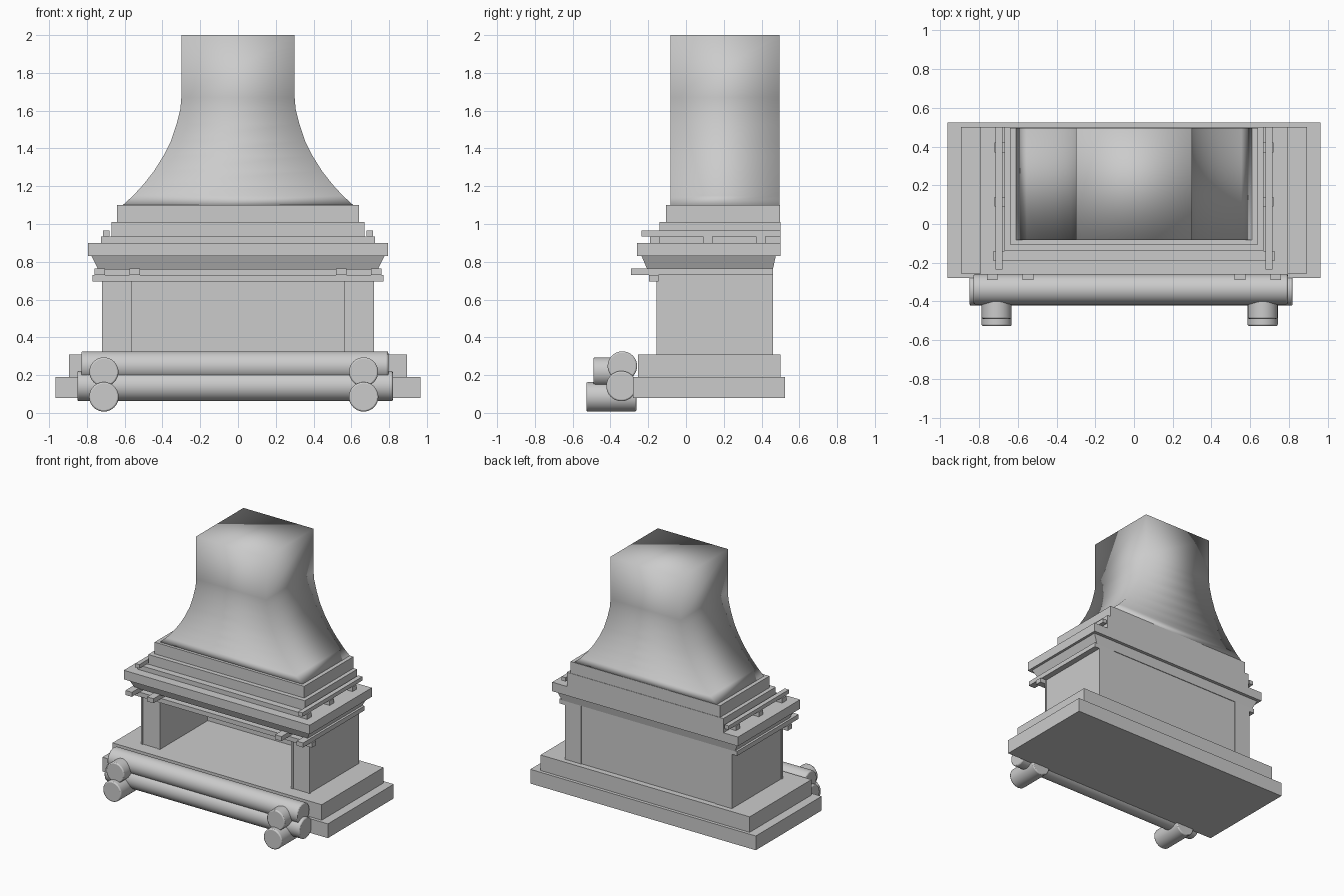
import bpy
import bmesh
import math
from mathutils import Matrix

if "Cube" in bpy.data.objects:
    bpy.data.objects.remove(bpy.data.objects["Cube"], do_unlink=True)

stone = bpy.data.materials.new("grey_stone")
stone.use_nodes = True
GREY = (0.6, 0.6, 0.6, 1)
stone.diffuse_color = GREY
stone.node_tree.nodes["Principled BSDF"].inputs["Base Color"].default_value = GREY


def finish(name, bm):
    bmesh.ops.recalc_face_normals(bm, faces=bm.faces)
    mesh = bpy.data.meshes.new(name)
    bm.to_mesh(mesh)
    bm.free()
    mesh.materials.append(stone)
    obj = bpy.data.objects.new(name, mesh)
    bpy.context.collection.objects.link(obj)
    return obj


def loft(name, sections):
    """Skin rectangles given as (z, x0, x1, y0, y1), closed at both ends."""
    bm = bmesh.new()
    rings = [[bm.verts.new((x, y, z)) for x, y in ((x0, y0), (x1, y0), (x1, y1), (x0, y1))]
             for z, x0, x1, y0, y1 in sections]
    for low, high in zip(rings, rings[1:]):
        for i in range(4):
            j = (i + 1) % 4
            bm.faces.new((low[i], low[j], high[j], high[i]))
    bm.faces.new(rings[0][::-1])
    bm.faces.new(rings[-1])
    return finish(name, bm)


def box(name, x0, x1, y0, y1, z0, z1):
    return loft(name, [(z0, x0, x1, y0, y1), (z1, x0, x1, y0, y1)])


def slab(name, half, y0, y1, z0, z1):
    return box(name, -half, half, y0, y1, z0, z1)


def pair(name, x0, x1, *rest):
    box("left_" + name, x0, x1, *rest)
    box("right_" + name, -x1, -x0, *rest)


def log(name, radius, length, centre, axis):
    bm = bmesh.new()
    bmesh.ops.create_cone(bm, cap_ends=True, segments=40, radius1=radius,
                          radius2=radius, depth=length)
    turn = Matrix.Rotation(math.pi / 2, 4, "Y" if axis == "x" else "X")
    bm.transform(Matrix.Translation(centre) @ turn)
    obj = finish(name, bm)
    bevel = obj.modifiers.new("rounded_ends", "BEVEL")
    bevel.width = 0.008
    bevel.segments = 2
    bpy.ops.object.select_all(action="DESELECT")
    obj.select_set(True)
    bpy.context.view_layer.objects.active = obj
    bpy.ops.object.shade_smooth_by_angle(angle=math.radians(50))


# Stepped base
slab("lower_base", 0.965, -0.28, 0.525, 0.08, 0.19)
slab("upper_base", 0.895, -0.255, 0.5, 0.19, 0.31)

# Firebox
pair("pier", 0.575, 0.715, -0.15, 0.46, 0.31, 0.77)
pair("pier_inner_strip", 0.56, 0.58, -0.155, 0.455, 0.31, 0.77)
pair("pier_outer_strip", 0.708, 0.72, -0.155, -0.14, 0.31, 0.77)
slab("firebox_back", 0.58, 0.43, 0.455, 0.31, 0.77)

# Lower rail with beams resting on it
slab("lower_rail", 0.77, -0.195, -0.145, 0.695, 0.73)
pair("outer_lower_beam", 0.705, 0.76, -0.29, 0.46, 0.73, 0.765)
pair("inner_lower_beam", 0.52, 0.575, -0.29, 0.44, 0.73, 0.765)

# Flared moulding and mantel
loft("flared_moulding", [(0.76, -0.74, 0.74, -0.205, 0.46),
                         (0.83, -0.775, 0.775, -0.235, 0.475)])
slab("mantel", 0.795, -0.26, 0.5, 0.83, 0.9)

# Upper rail, its blocks and side beams
slab("upper_rail", 0.725, -0.19, -0.14, 0.9, 0.935)
for place, y in (("middle", 0.09), ("rear", 0.37)):
    pair(place + "_block", 0.66, 0.722, y, y + 0.05, 0.9, 0.935)
pair("upper_beam", 0.68, 0.715, -0.235, 0.5, 0.935, 0.965)

# Steps under the hood
slab("lower_step", 0.67, -0.14, 0.5, 0.9, 1.01)
slab("upper_step", 0.64, -0.105, 0.497, 1.01, 1.1)

# Curved smoke hood with softly blended corners
profile = [(1.1, 0.61), (1.15, 0.555), (1.21, 0.5), (1.28, 0.445), (1.36, 0.395),
           (1.44, 0.355), (1.53, 0.325), (1.61, 0.305), (1.67, 0.3), (2.0, 0.3)]
hood = loft("smoke_hood", [(z, -h, h, -0.083, 0.495) for z, h in profile])
for face in hood.data.polygons:
    face.use_smooth = True

# Stacked logs along the front
log("upper_long_log", 0.078, 1.625, (-0.017, -0.337, 0.248), "x")
log("lower_long_log", 0.08, 1.67, (-0.015, -0.342, 0.142), "x")
for side, x in (("right", -0.71), ("left", 0.665)):
    log(side + "_upper_short_log", 0.077, 0.21, (x, -0.385, 0.217), "y")
    log(side + "_lower_short_log", 0.078, 0.265, (x, -0.395, 0.085), "y")
